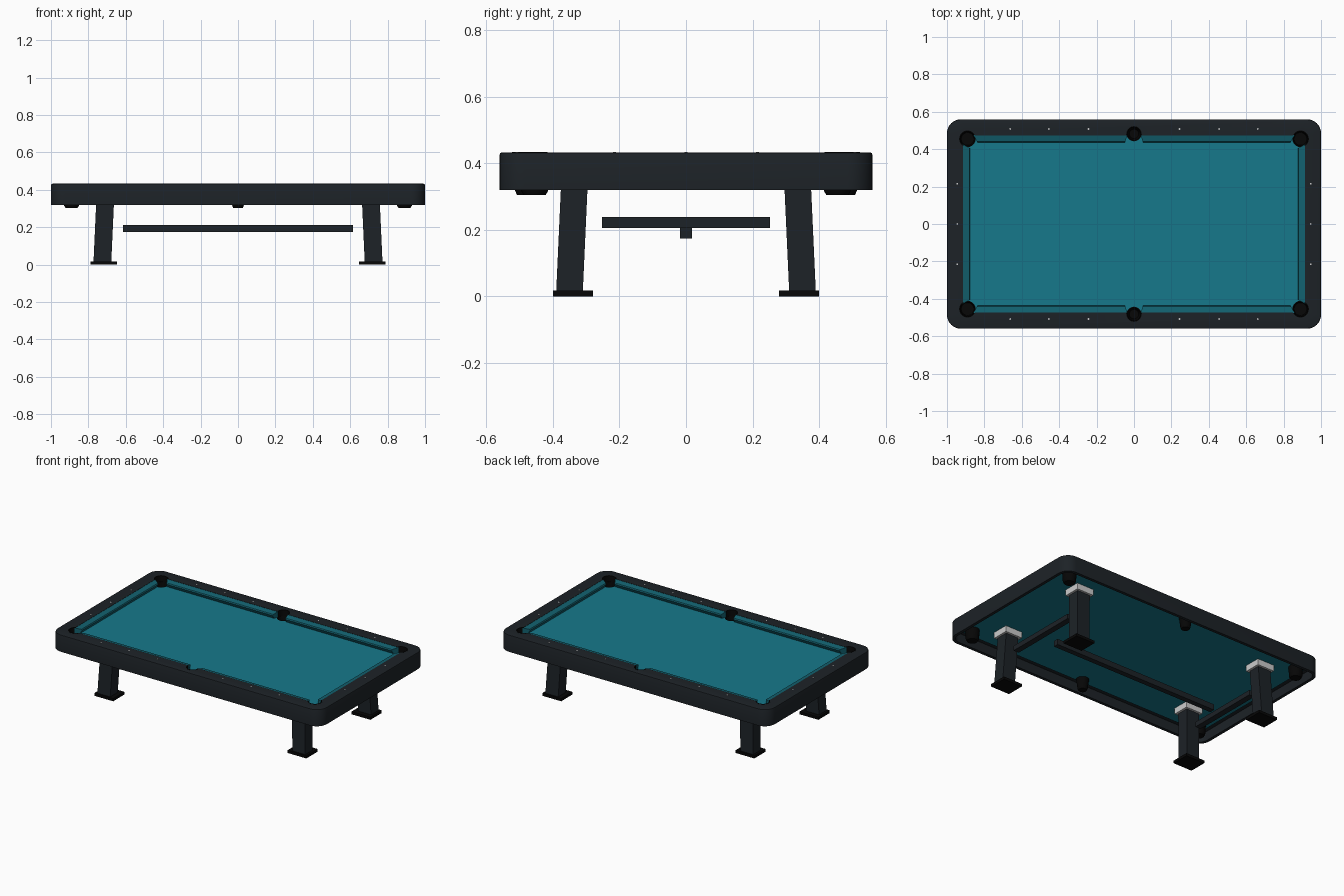
import bpy, bmesh
from math import pi, cos, sin, atan2, radians

if "Cube" in bpy.data.objects:
    bpy.data.objects.remove(bpy.data.objects["Cube"])


def material(name, rgb):
    m = bpy.data.materials.new(name)
    m.diffuse_color = (*rgb, 1)
    m.use_nodes = True
    m.node_tree.nodes["Principled BSDF"].inputs["Base Color"].default_value = m.diffuse_color
    return m


DARK = material("dark_wood", (0.012, 0.016, 0.020))
BLACK = material("black_rubber", (0.002, 0.002, 0.002))
CLOTH = material("teal_cloth", (0.008, 0.19, 0.26))
CUSHION = material("cushion_cloth", (0.006, 0.12, 0.16))
LIGHT = material("light_inlay", (0.75, 0.75, 0.75))


def loft(name, rings, mat, close=False, caps=True):
    """Bridge equal-length closed loops; optionally close last to first."""
    bm = bmesh.new()
    loops = [[bm.verts.new(p) for p in r] for r in rings]
    n = len(rings[0])
    pairs = list(zip(loops, loops[1:]))
    if close:
        pairs.append((loops[-1], loops[0]))
    for a, b in pairs:
        for i in range(n):
            j = (i + 1) % n
            bm.faces.new((a[i], a[j], b[j], b[i]))
    if caps and not close:
        bm.faces.new(loops[0])
        bm.faces.new(loops[-1])
    bmesh.ops.recalc_face_normals(bm, faces=bm.faces)
    me = bpy.data.meshes.new(name)
    bm.to_mesh(me)
    bm.free()
    me.materials.append(mat)
    ob = bpy.data.objects.new(name, me)
    bpy.context.collection.objects.link(ob)
    return ob


def rect(cx, cy, sx, sy, z):
    return [(cx + a * sx / 2, cy + b * sy / 2, z)
            for a, b in ((-1, -1), (1, -1), (1, 1), (-1, 1))]


def box(name, c, s, mat):
    return loft(name, [rect(c[0], c[1], s[0], s[1], c[2] + k * s[2] / 2) for k in (-1, 1)], mat)


def circle(cx, cy, r, z, n=20):
    return [(cx + r * cos(2 * pi * i / n), cy + r * sin(2 * pi * i / n), z) for i in range(n)]


def rounded_outline(inset, z, seg=8):
    r = max(0.075 - inset, 0.004)
    pts = []
    for k, (a, b) in enumerate(((1, 1), (-1, 1), (-1, -1), (1, -1))):
        for i in range(seg + 1):
            t = pi / 2 * (k + i / seg)
            pts.append((a * (1 - inset - r) + r * cos(t),
                        b * (0.56 - inset - r) + r * sin(t), z))
    return pts


def smooth(ob):
    bpy.ops.object.select_all(action='DESELECT')
    ob.select_set(True)
    bpy.context.view_layer.objects.active = ob
    bpy.ops.object.shade_smooth_by_angle(angle=radians(30))


# Pocket centres with outward directions
pockets = [(a * 0.89, b * 0.455, a, b) for a in (-1, 1) for b in (-1, 1)]
pockets += [(0, b * 0.482, 0, b) for b in (-1, 1)]

# Rail frame with hanging apron, and playing bed
profile = [(0, .32), (0, .426), (.002, .431), (.008, .433), (.086, .433),
           (.086, .383), (.02, .383), (.02, .32)]
frame = loft("rail_frame", [rounded_outline(d, z) for d, z in profile], DARK, close=True)
bed = box("playing_bed", (0, 0, .3865), (1.90, 1.02, .017), CLOTH)

# Cut pocket holes through frame and bed
for x, y, _, _ in pockets:
    r = .044 if x else .040
    cutter = loft("pocket_cutter", [circle(x, y, r, .335), circle(x, y, r, .5)], BLACK)
    cutter.hide_render = True
    for ob in (frame, bed):
        bpy.context.view_layer.objects.active = ob
        mod = ob.modifiers.new("hole", 'BOOLEAN')
        mod.operation = 'DIFFERENCE'
        mod.solver = 'EXACT'
        mod.object = cutter
        bpy.ops.object.modifier_apply(modifier=mod.name)
    bpy.data.objects.remove(cutter)
smooth(frame)

# Pocket cups and raised outer liners
for x, y, a, b in pockets:
    r = .045 if x else .041
    low = .040 if x else .031
    cup = loft("pocket_cup", [circle(x, y, q, z) for q, z in
                              ((low * .82, .304), (low, .316), (r, .394),
                               (r - .006, .394), (low - .006, .32))], BLACK)
    smooth(cup)
    mid = atan2(b, a)
    half = radians(105 if x else 90)
    arc = []
    for i in range(15):
        t = mid - half + 2 * half * i / 14
        arc.append([(x + q * cos(t), y + q * sin(t), z) for q, z in
                    ((r, .39), (r, .434), (r - .005, .434), (r - .005, .39))])
    smooth(loft("pocket_liner", arc, BLACK))

# Cushions: section is (distance from rail, height)
section = [(0, .39), (0, .432), (.036, .424), (.04, .417), (.028, .394)]
for s in (-1, 1):
    for h in (-1, 1):
        loft("long_cushion",
             [[(h * (e + k * d), s * (.476 - d), z) for d, z in section]
              for e, k in ((.036, .3), (.86, -.6))], CUSHION)
    loft("end_cushion",
         [[(s * (.916 - d), g * (.428 - .6 * d), z) for d, z in section]
          for g in (-1, 1)], CUSHION)

# Sight inlays on the rails
spots = [(a * x, b * .508) for a in (-1, 1) for b in (-1, 1) for x in (.243, .455, .662)]
spots += [(a * .945, y) for a in (-1, 1) for y in (-.215, 0, .215)]
for x, y in spots:
    loft("sight_inlay", [circle(x, y, .005, z, 8) for z in (.43, .4345)], LIGHT)

# Legs with feet and mounting plates
for a in (-1, 1):
    for b in (-1, 1):
        loft("leg", [rect(a * .725, b * .35, .095, .08, .015),
                     rect(a * .71, b * .335, .095, .08, .345)], DARK)
        box("foot", (a * .718, b * .34, .009), (.14, .12, .018), BLACK)
        box("leg_mounting_plate", (a * .71, b * .335, .3585), (.125, .11, .041), LIGHT)
    # Cross bar between each pair of legs
    box("cross_bar", (a * .715, 0, .222), (.04, .506, .033), DARK)

# Long centre stretcher
box("centre_stretcher", (0, 0, .193), (1.23, .035, .038), DARK)
